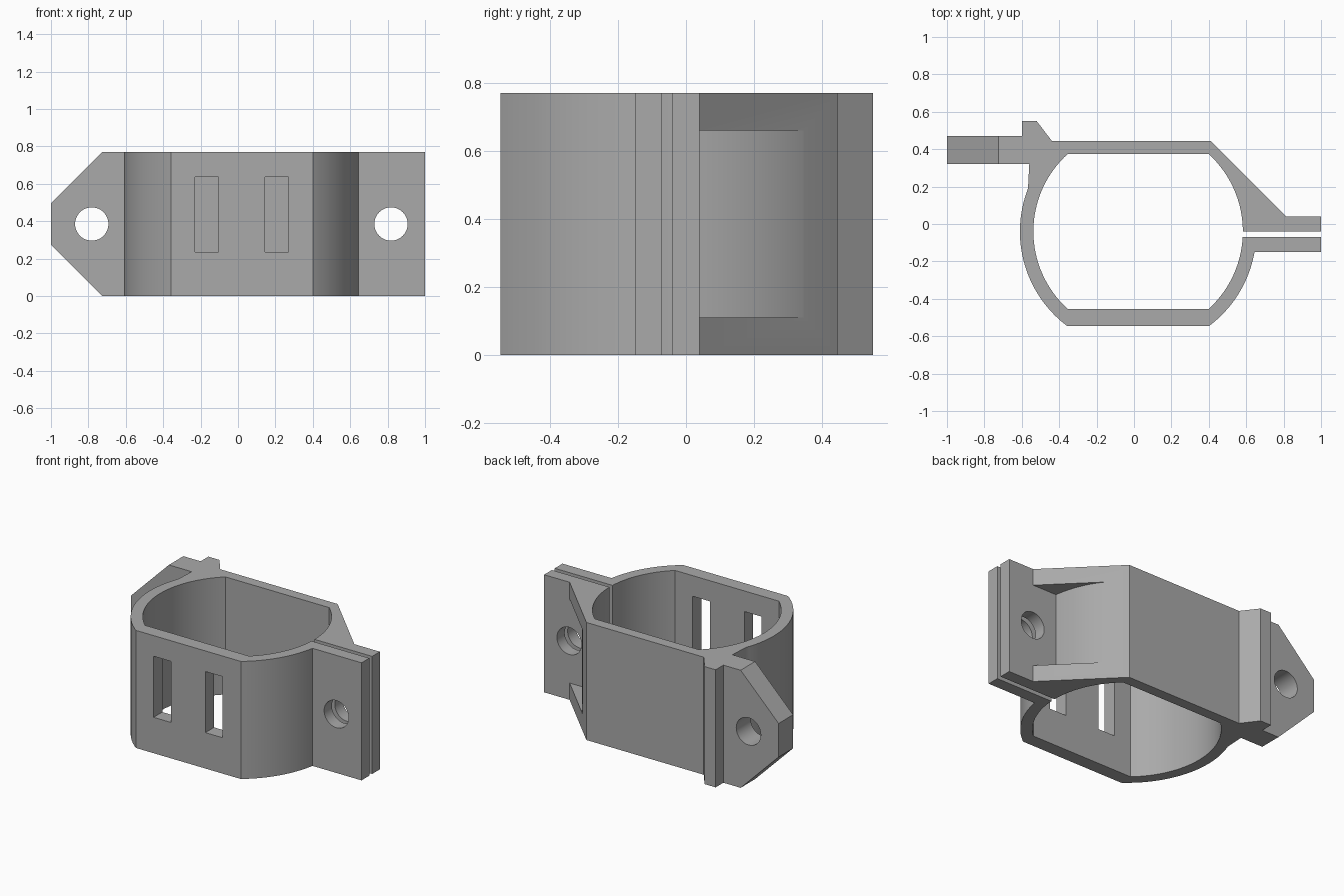
import bpy, bmesh
from math import asin, pi, sin, cos, radians
from mathutils import Matrix

if "Cube" in bpy.data.objects:
    bpy.data.objects.remove(bpy.data.objects["Cube"])

CX, CY = 0.022, -0.04      # centre of the ring
R_IN, R_OUT = 0.56, 0.632
HEIGHT = 0.77
MID = HEIGHT / 2

grey = bpy.data.materials.new("plain grey")
grey.use_nodes = True
colour = (0.4, 0.4, 0.4, 1)
grey.diffuse_color = colour
grey.node_tree.nodes["Principled BSDF"].inputs["Base Color"].default_value = colour


def arc(r, y0, y1, side, n=32):
    """Ring arc between two heights in y, on the right (1) or left (-1)."""
    a0, a1 = asin((y0 - CY) / r), asin((y1 - CY) / r)
    angles = [a0 + (a1 - a0) * i / n for i in range(n + 1)]
    return [(CX + side * r * cos(a), CY + r * sin(a)) for a in angles]


def prism(name, points, low, high, plane="XY"):
    """Extrude a closed profile along z, or along y for an XZ profile."""
    bm = bmesh.new()
    place = (lambda a, b, c: (a, b, c)) if plane == "XY" else (lambda a, b, c: (a, c, b))
    face = bm.faces.new([bm.verts.new(place(x, y, low)) for x, y in points])
    grown = bmesh.ops.extrude_face_region(bm, geom=[face])["geom"]
    shift = place(0, 0, high - low)
    bmesh.ops.translate(bm, vec=shift, verts=[g for g in grown if isinstance(g, bmesh.types.BMVert)])
    bmesh.ops.recalc_face_normals(bm, faces=bm.faces)
    mesh = bpy.data.meshes.new(name)
    bm.to_mesh(mesh)
    bm.free()
    mesh.materials.append(grey)
    obj = bpy.data.objects.new(name, mesh)
    bpy.context.collection.objects.link(obj)
    return obj


def circle(x, z, r, n=48):
    return [(x + r * cos(2 * pi * i / n), z + r * sin(2 * pi * i / n)) for i in range(n)]


def box(x0, x1, z0, z1):
    return [(x0, z0), (x1, z0), (x1, z1), (x0, z1)]


# Split ring with clamp tabs, gusset, rear rib and mounting ear
profile = [(1, -0.07), (1, -0.15)]
profile += arc(R_OUT, -0.15, -0.545, 1)
profile += arc(R_OUT, -0.545, 0.19, -1)
profile += [(-0.56, 0.32), (-1, 0.32), (-1, 0.47), (-0.6, 0.47), (-0.6, 0.55),
            (-0.52, 0.55), (-0.44, 0.445), (0.41, 0.445), (0.815, 0.04),
            (1, 0.04), (1, -0.04)]
profile += arc(R_IN, -0.04, 0.375, 1)
profile += arc(R_IN, 0.375, -0.455, -1)
profile += arc(R_IN, -0.455, -0.07, 1)
clamp = prism("clamp_bracket", profile, 0, HEIGHT)

# Cutters: strap slots, bolt holes, ear corners and the gusset pocket
cutters = [prism("slot_cutter", box(x, x + 0.125, 0.235, 0.635), -0.7, -0.3, "XZ")
           for x in (-0.23, 0.145)]
cutters.append(prism("tab_hole_cutter", circle(0.818, MID, 0.089), -0.3, 0.3, "XZ"))
cutters.append(prism("ear_hole_cutter", circle(-0.782, MID, 0.089), 0.2, 0.6, "XZ"))
for s in (-1, 1):
    corner = [(-1.1, MID + s * 0.01), (-0.725, MID + s * 0.385), (-0.725, MID + s * 0.5),
              (-1.1, MID + s * 0.5)]
    cutters.append(prism("ear_corner_cutter", corner, 0.2, 0.6, "XZ"))
pocket = arc(0.621, 0.04, 0.37, 1) + [(0.9, 0.37), (0.9, 0.04)]
cutters.append(prism("pocket_cutter", pocket, 0.11, 0.66))

for cutter in cutters:
    cut = clamp.modifiers.new(cutter.name, "BOOLEAN")
    cut.operation = "DIFFERENCE"
    cut.solver = "EXACT"
    cut.object = cutter

# Bake the cuts, then drop the cutters
bpy.context.view_layer.objects.active = clamp
clamp.select_set(True)
for modifier in list(clamp.modifiers):
    bpy.ops.object.modifier_apply(modifier=modifier.name)
for cutter in cutters:
    bpy.data.objects.remove(cutter)
bpy.ops.object.select_all(action="DESELECT")
clamp.select_set(True)
bpy.ops.object.shade_smooth_by_angle(angle=radians(20))
